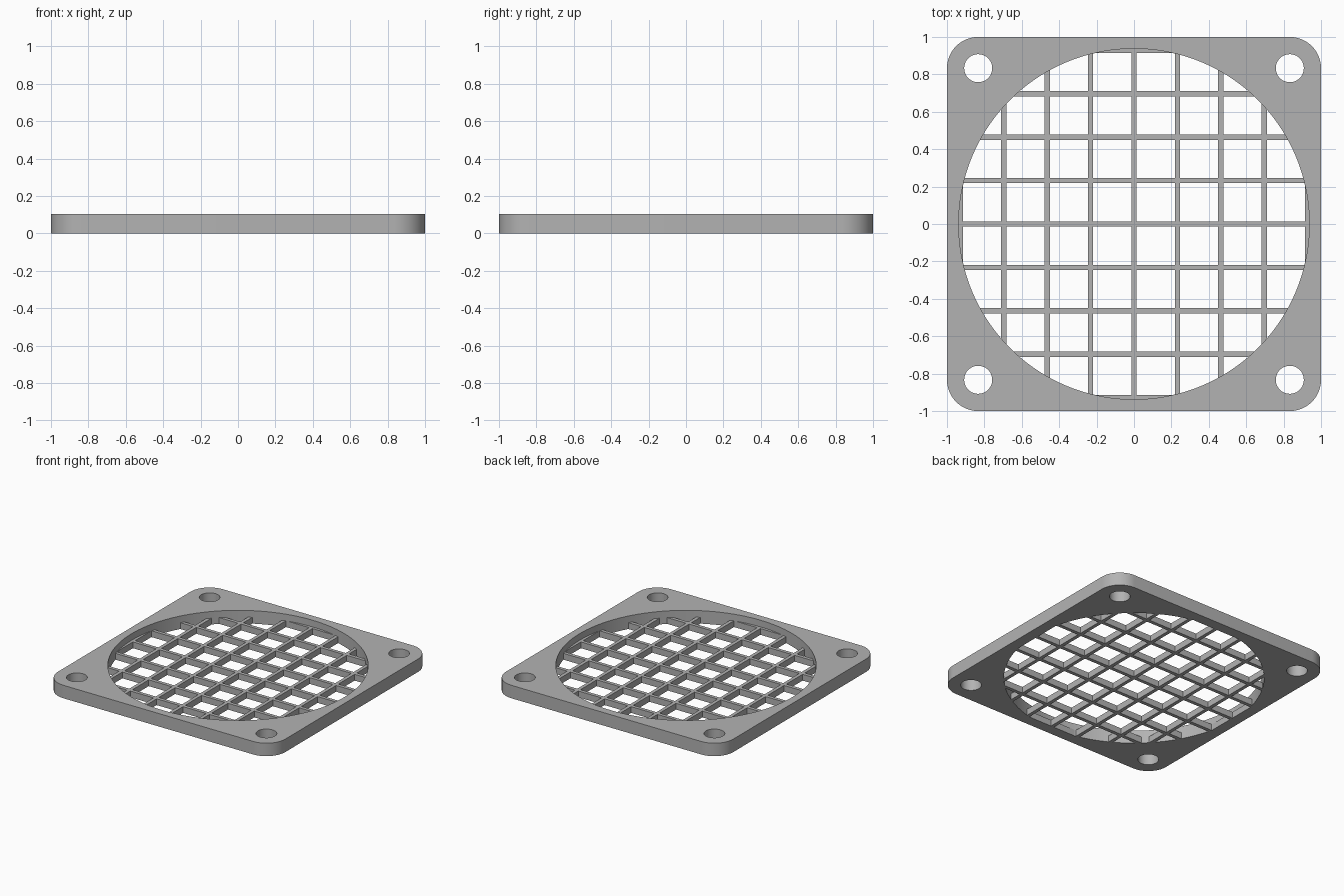
import bpy, bmesh, math
from mathutils import Matrix

cube = bpy.data.objects.get("Cube")
if cube:
    bpy.data.objects.remove(cube, do_unlink=True)

THICK, GRID_H = 0.103, 0.05      # frame and grille heights
OPENING = 0.9375                 # radius of the round opening
CORNER, HOLE = 0.833, 0.075      # screw hole position and radius
PITCH, BAR = 0.232, 0.028        # grille spacing and bar width

grey = bpy.data.materials.new("light_grey")
grey.use_nodes = True
colour = (0.45, 0.45, 0.45, 1)
grey.diffuse_color = colour
grey.node_tree.nodes["Principled BSDF"].inputs["Base Color"].default_value = colour


def make_object(name, bm):
    bmesh.ops.recalc_face_normals(bm, faces=bm.faces)
    mesh = bpy.data.meshes.new(name)
    bm.to_mesh(mesh)
    bm.free()
    mesh.materials.append(grey)
    obj = bpy.data.objects.new(name, mesh)
    bpy.context.collection.objects.link(obj)
    return obj


def add_cylinder(bm, x, y, z0, z1, radius, sides):
    bmesh.ops.create_cone(bm, cap_ends=True, segments=sides, radius1=radius, radius2=radius,
                          depth=z1 - z0, matrix=Matrix.Translation((x, y, (z0 + z1) / 2)))


def add_box(bm, x, y, size, height):
    matrix = Matrix.Translation((x, y, 0)) @ Matrix.Diagonal((size, size, height, 1))
    bmesh.ops.create_cube(bm, size=1, matrix=matrix)


def cut(obj, cutter):
    """Subtract the cutter, apply the result and discard the cutter."""
    cutter.hide_render = True
    mod = obj.modifiers.new("cut", "BOOLEAN")
    mod.operation, mod.solver, mod.object = "DIFFERENCE", "EXACT", cutter
    bpy.ops.object.select_all(action="DESELECT")
    bpy.context.view_layer.objects.active = obj
    obj.select_set(True)
    bpy.ops.object.modifier_apply(modifier=mod.name)
    bpy.data.objects.remove(cutter, do_unlink=True)
    bpy.ops.object.shade_smooth_by_angle(angle=math.radians(30))


# Square frame with rounded corners
bm = bmesh.new()
outline = []
radius, steps = 1 - CORNER, 16
for quarter, (sx, sy) in enumerate([(1, 1), (-1, 1), (-1, -1), (1, -1)]):
    for i in range(steps + 1):
        a = (quarter + i / steps) * math.pi / 2
        outline.append(bm.verts.new((sx * CORNER + radius * math.cos(a),
                                     sy * CORNER + radius * math.sin(a), 0)))
base = bm.faces.new(outline)
top = bmesh.ops.extrude_face_region(bm, geom=[base])["geom"]
bmesh.ops.translate(bm, vec=(0, 0, THICK),
                    verts=[v for v in top if isinstance(v, bmesh.types.BMVert)])
frame = make_object("frame", bm)

# Round opening and four screw holes
bm = bmesh.new()
add_cylinder(bm, 0, 0, -0.1, 0.3, OPENING, 128)
for sx in (-1, 1):
    for sy in (-1, 1):
        add_cylinder(bm, sx * CORNER, sy * CORNER, -0.1, 0.3, HOLE, 40)
cut(frame, make_object("hole_cutter", bm))

# Grille: a thin disc filling the opening, pierced by square windows
bm = bmesh.new()
add_cylinder(bm, 0, 0, 0, GRID_H, OPENING, 128)
grille = make_object("grille", bm)

bm = bmesh.new()
for i in range(-4, 4):
    for j in range(-4, 4):
        add_box(bm, (i + 0.5) * PITCH, (j + 0.5) * PITCH, PITCH - BAR, 0.4)
cut(grille, make_object("window_cutter", bm))
